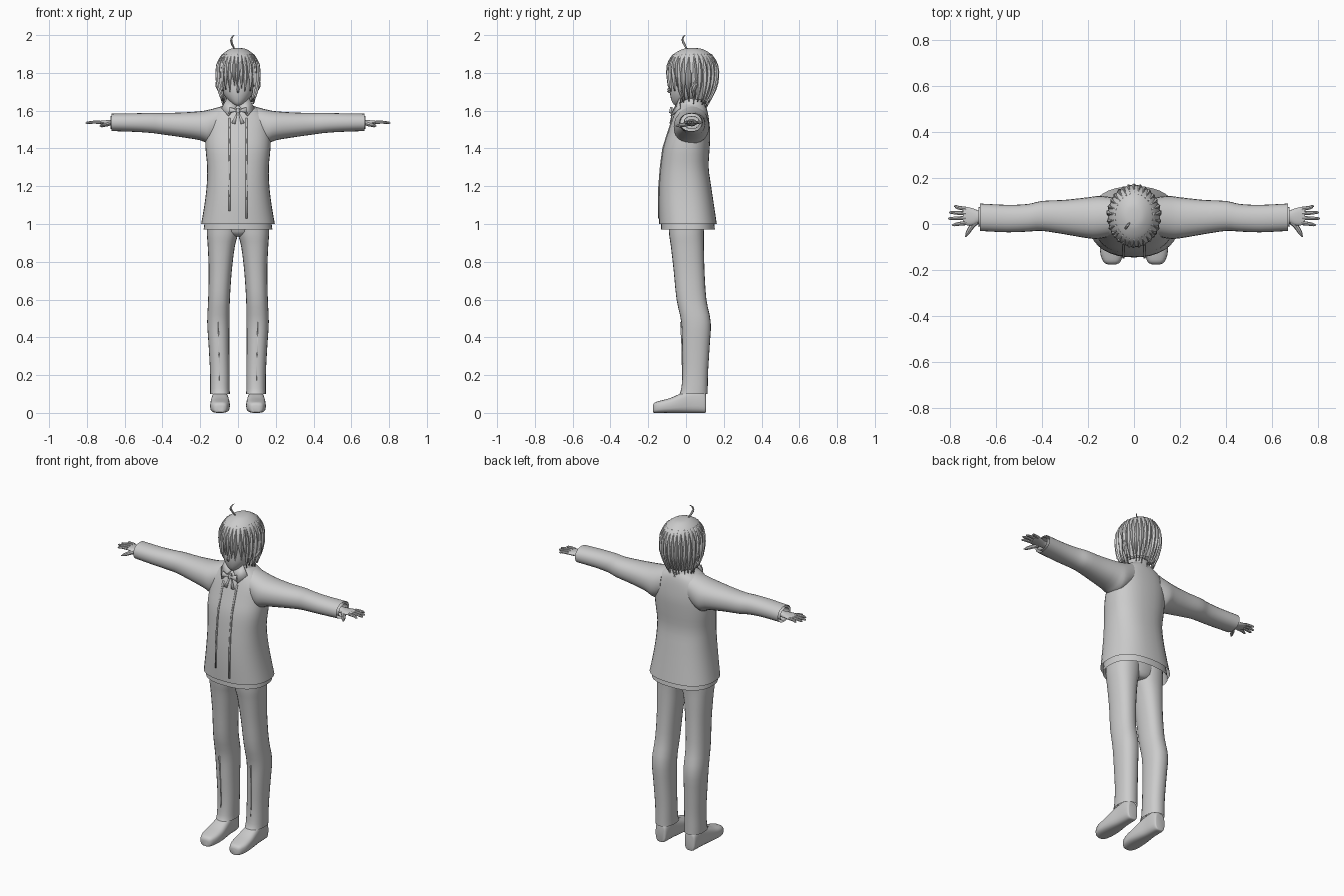
import bpy, bmesh, math, random
from mathutils import Vector

random.seed(4)
grey = bpy.data.materials.new("plain grey")
grey.diffuse_color = (0.6, 0.6, 0.6, 1)


def finish(name, bm, mirror=False, angle=40, thick=0):
    bmesh.ops.recalc_face_normals(bm, faces=bm.faces[:])
    me = bpy.data.meshes.new(name)
    bm.to_mesh(me)
    bm.free()
    ob = bpy.data.objects.new(name, me)
    bpy.context.collection.objects.link(ob)
    me.materials.append(grey)
    if thick:
        m = ob.modifiers.new("thickness", "SOLIDIFY")
        m.thickness = thick
    if mirror:
        ob.modifiers.new("mirror", "MIRROR").use_clip = False
    bpy.context.view_layer.objects.active = ob
    ob.select_set(True)
    bpy.ops.object.shade_smooth_by_angle(angle=math.radians(angle))
    ob.select_set(False)
    return ob


def smooth_rows(rows, sub):
    """Spline through rows of numbers."""
    out = []
    for i in range(len(rows) - 1):
        p = [rows[max(0, min(len(rows) - 1, i + k))] for k in (-1, 0, 1, 2)]
        for s in range(sub):
            t = s / sub
            out.append([0.5 * (2 * b + (c - a) * t + (2 * a - 5 * b + 4 * c - d) * t * t
                               + (3 * b - a - 3 * c + d) * t ** 3) for a, b, c, d in zip(*p)])
    return out + [list(rows[-1])]


def rounded(ang, e):
    c, s = math.cos(ang), math.sin(ang)
    return math.copysign(abs(c) ** (2 / e), c), math.copysign(abs(s) ** (2 / e), s)


def loft(name, axis, rows, seg=24, e=2.2, sub=3, caps=(True, True), keep=None, **kw):
    """Rows are (position along axis, min, max, min, max) of the two other axes."""
    bm = bmesh.new()
    rings = []
    for t, a0, a1, b0, b1 in smooth_rows(rows, sub):
        ring = []
        for k in range(seg):
            c, s = rounded(2 * math.pi * k / seg, e)
            a, b = (a0 + a1) / 2 + c * (a1 - a0) / 2, (b0 + b1) / 2 + s * (b1 - b0) / 2
            ring.append(bm.verts.new({"x": (t, a, b), "y": (a, t, b), "z": (a, b, t)}[axis]))
        rings.append(ring)
    for r, q in zip(rings, rings[1:]):
        for k in range(seg):
            bm.faces.new((r[k], r[(k + 1) % seg], q[(k + 1) % seg], q[k]))
    for flag, ring in zip(caps, (rings[0], rings[-1])):
        if flag:
            bm.faces.new(ring)
    if keep:
        gone = [f for f in bm.faces if not keep(f.calc_center_median())]
        bmesh.ops.delete(bm, geom=gone, context="FACES")
    return finish(name, bm, **kw)


def tube(name, pts, radii, seg=8, mirror=False):
    bm = bmesh.new()
    rings = []
    path = smooth_rows([(*p, r) for p, r in zip(pts, radii)], 3)
    for i, (x, y, z, r) in enumerate(path):
        d = Vector(path[min(i + 1, len(path) - 1)][:3]) - Vector(path[max(i - 1, 0)][:3])
        q = d.to_track_quat("Z", "Y")
        rings.append([bm.verts.new(Vector((x, y, z)) + q @ Vector((
            r * math.cos(2 * math.pi * k / seg), r * math.sin(2 * math.pi * k / seg), 0)))
            for k in range(seg)])
    for r, q in zip(rings, rings[1:]):
        for k in range(seg):
            bm.faces.new((r[k], r[(k + 1) % seg], q[(k + 1) % seg], q[k]))
    bm.faces.new(rings[0])
    bm.faces.new(rings[-1])
    finish(name, bm, mirror)


def plate(name, pts, thick=0.006, mirror=False):
    bm = bmesh.new()
    bm.faces.new([bm.verts.new(p) for p in pts])
    finish(name, bm, mirror, thick=thick)


# Jacket body with an open hem, and the shirt tail showing beneath it
loft("jacket", "z", [
    (1.0, -.195, .195, -.142, .163), (1.1, -.178, .178, -.145, .148),
    (1.2, -.166, .166, -.143, .133), (1.3, -.163, .163, -.135, .12),
    (1.4, -.172, .172, -.122, .125), (1.48, -.172, .172, -.098, .128),
    (1.55, -.165, .165, -.075, .122), (1.60, -.125, .125, -.057, .113),
    (1.63, -.075, .075, -.04, .1), (1.65, -.056, .056, -.025, .088)],
    seg=36, e=2.4, caps=(False, True))
loft("shirt_tail", "z", [(.97, -.182, .182, -.132, .153), (1.04, -.172, .172, -.132, .145),
                         (1.1, -.16, .16, -.13, .135)], seg=36, e=2.4, caps=(False, True))

# Front placket strip following the chest, and ribbon tie
for x, w, low in ((0.045, .004, 1.03), (-.045, .004, 1.07)):
    chest = [(low, -.149), (1.2, -.147), (1.3, -.139), (1.4, -.126), (1.48, -.101), (1.56, -.074)]
    bm = bmesh.new()
    prev = None
    for z, y in chest:
        row = [bm.verts.new((x - w, y, z)), bm.verts.new((x + w, y, z))]
        if prev:
            bm.faces.new((prev[0], prev[1], row[1], row[0]))
        prev = row
    finish("jacket_edge", bm, thick=.006)
plate("collar_flap", [(.005, -.05, 1.625), (.055, -.028, 1.665), (.085, -.03, 1.61), (.05, -.075, 1.57)], .008, True)
plate("ribbon_loop", [(0, -.075, 1.6), (.045, -.072, 1.618), (.05, -.078, 1.585)], .012, True)
plate("ribbon_tail", [(.002, -.072, 1.6), (.014, -.085, 1.53), (.034, -.087, 1.535)], .006, True)
loft("ribbon_knot", "z", [(1.588, -.01, .01, -.085, -.065), (1.612, -.01, .01, -.082, -.062)], seg=10, sub=1)
loft("collar", "z", [(1.61, -.085, .085, -.05, .11), (1.64, -.068, .068, -.035, .098),
                     (1.665, -.06, .06, -.028, .09)], caps=(False, False), thick=.005)

# Sleeves with open cuffs, shirt cuffs and hands
loft("sleeve", "x", [
    (.09, -.05, .115, 1.46, 1.622), (.15, -.064, .122, 1.425, 1.606),
    (.2, -.062, .116, 1.443, 1.597), (.3, -.045, .105, 1.46, 1.59),
    (.4, -.03, .1, 1.474, 1.588), (.46, -.033, .087, 1.482, 1.588), (.55, -.036, .083, 1.488, 1.586),
    (.67, -.03, .089, 1.492, 1.584)], caps=(True, False), mirror=True)
loft("shirt_cuff", "x", [(.58, -.01, .07, 1.505, 1.57), (.675, -.012, .073, 1.503, 1.572)],
     sub=1, caps=(True, False), mirror=True)
loft("palm", "x", [(.62, .005, .055, 1.517, 1.556), (.67, .007, .057, 1.52, 1.551),
                   (.7, -.006, .068, 1.524, 1.549), (.735, -.004, .076, 1.53, 1.546),
                   (.742, .0, .072, 1.532, 1.544)], seg=16, mirror=True)
for y0, y1, tip in ((.004, -.004, .79), (.026, .024, .807), (.046, .05, .803), (.066, .077, .782)):
    tube("finger", [(.73, y0, 1.539), (.765, (y0 + y1) / 2, 1.539), (tip - .008, y1, 1.536), (tip, y1, 1.535)],
         [.009, .008, .006, .002], mirror=True)
tube("thumb", [(.685, .012, 1.532), (.708, -.015, 1.525), (.722, -.038, 1.521), (.732, -.056, 1.519)],
     [.014, .011, .009, .002], mirror=True)

# Trousers, with a hip part joining the legs
loft("trouser_leg", "z", [
    (.1, .043, .147, -.035, .115), (.13, .044, .147, -.025, .115), (.22, .044, .148, -.018, .117),
    (.35, .046, .155, -.02, .125), (.48, .045, .163, -.025, .131), (.6, .043, .158, -.05, .108),
    (.75, .033, .155, -.065, .098), (.88, .017, .16, -.08, .095), (.95, .0, .165, -.09, .095),
    (1.05, -.005, .165, -.095, .1)], seg=24, e=2.3, caps=(False, True), mirror=True)
loft("hips", "z", [(.935, -.03, .03, -.05, .07), (.96, -.11, .11, -.082, .09), (1.05, -.15, .15, -.09, .1)], sub=2)
plate("trouser_crease", [(.097, -.018, .12), (.097, -.022, .22), (.1, -.024, .35), (.103, -.032, .48),
                         (.103, -.02, .48), (.097, -.01, .22)], .003, True)

# Shoes with flat soles
loft("shoe", "y", [
    (-.175, .077, .115, .004, .04), (-.165, .06, .132, 0, .055), (-.13, .047, .146, 0, .066),
    (-.08, .043, .147, 0, .08), (-.03, .047, .143, 0, .102), (.02, .054, .137, 0, .122),
    (.07, .057, .134, 0, .125), (.1, .062, .13, 0, .11), (.106, .07, .122, .006, .09)],
    seg=24, e=3, mirror=True)

# Neck, head, nose and ears
loft("neck", "z", [(1.58, -.05, .05, -.01, .09), (1.72, -.043, .043, .0, .085)], sub=1)
loft("head", "z", [
    (1.628, -.014, .014, -.058, -.022), (1.64, -.034, .034, -.07, .02), (1.665, -.062, .062, -.08, .08),
    (1.7, -.083, .083, -.086, .12), (1.75, -.094, .094, -.087, .14), (1.8, -.098, .098, -.09, .145),
    (1.86, -.085, .085, -.075, .13), (1.9, -.045, .045, -.03, .08)], e=2.1)
tube("nose", [(0, -.082, 1.735), (0, -.089, 1.715), (0, -.093, 1.704), (0, -.08, 1.695)], [.003, .007, .008, .003])
tube("ear", [(.088, .035, 1.695), (.1, .042, 1.715), (.106, .05, 1.745), (.097, .05, 1.765)],
     [.007, .012, .015, .006], mirror=True)

# Hair cap, open over the face
hair = [(1.932, -.008, .008, .02, .045), (1.925, -.045, .045, -.02, .09), (1.895, -.085, .085, -.07, .137),
        (1.85, -.108, .108, -.095, .163), (1.8, -.114, .114, -.1, .17), (1.75, -.111, .111, -.094, .166),
        (1.7, -.1, .1, -.085, .15), (1.66, -.085, .085, -.06, .128), (1.61, -.07, .07, -.03, .1)]
loft("hair_cap", "z", hair, seg=36, e=2, sub=4, caps=(True, False),
     keep=lambda c: c.z > 1.665 and (c.z > 1.8 or c.y > .045))


def scalp(ang, z, lift):
    for r, q in zip(hair, hair[1:]):
        if q[0] <= z <= r[0]:
            t = (r[0] - z) / (r[0] - q[0])
            _, a0, a1, b0, b1 = [u + (v - u) * t for u, v in zip(r, q)]
            return ((a1 + lift) * math.cos(ang), (b0 + b1) / 2 + ((b1 - b0) / 2 + lift) * math.sin(ang), z)


# Hair locks: ridged strips from crown to pointed tip
def lock(name, ang, top, tip, width, lift):
    bm = bmesh.new()
    prev, n, lean = None, 9, random.uniform(-.07, .07)
    for i in range(n + 1):
        t = i / n
        z = top + (tip - top) * t
        w = width * min(1, .35 + 1.6 * t, (1 - t) * 2.2 + .02)
        a = ang + lean * t
        row = [bm.verts.new(scalp(a + d * w, z, l)) for d, l in ((-1, -.002), (0, lift), (1, -.002))]
        if prev:
            for k in (0, 1):
                bm.faces.new((prev[k], prev[k + 1], row[k + 1], row[k]))
        prev = row
    finish(name, bm, angle=50, thick=.003)


for i in range(9):
    lock("fringe_lock", math.radians(-138 + 12 * i), 1.9, random.uniform(1.695, 1.735), .13, .006)
for i in range(4):
    for s in (-1, 1):
        lock("side_lock", math.radians(-90 + s * (55 + 13 * i)), 1.9, random.uniform(1.635, 1.66), .14, .007)
for i in range(15):
    lock("back_lock", math.radians(6 + 12 * i), 1.9, random.uniform(1.615, 1.65), .15, .007)

# Single upright curl on the crown
tube("crown_curl", [(-.018, .005, 1.925), (-.03, -.008, 1.95), (-.036, -.018, 1.972), (-.03, -.014, 1.99),
                    (-.02, -.004, 2.0)], [.003, .006, .006, .004, .001], seg=6)
